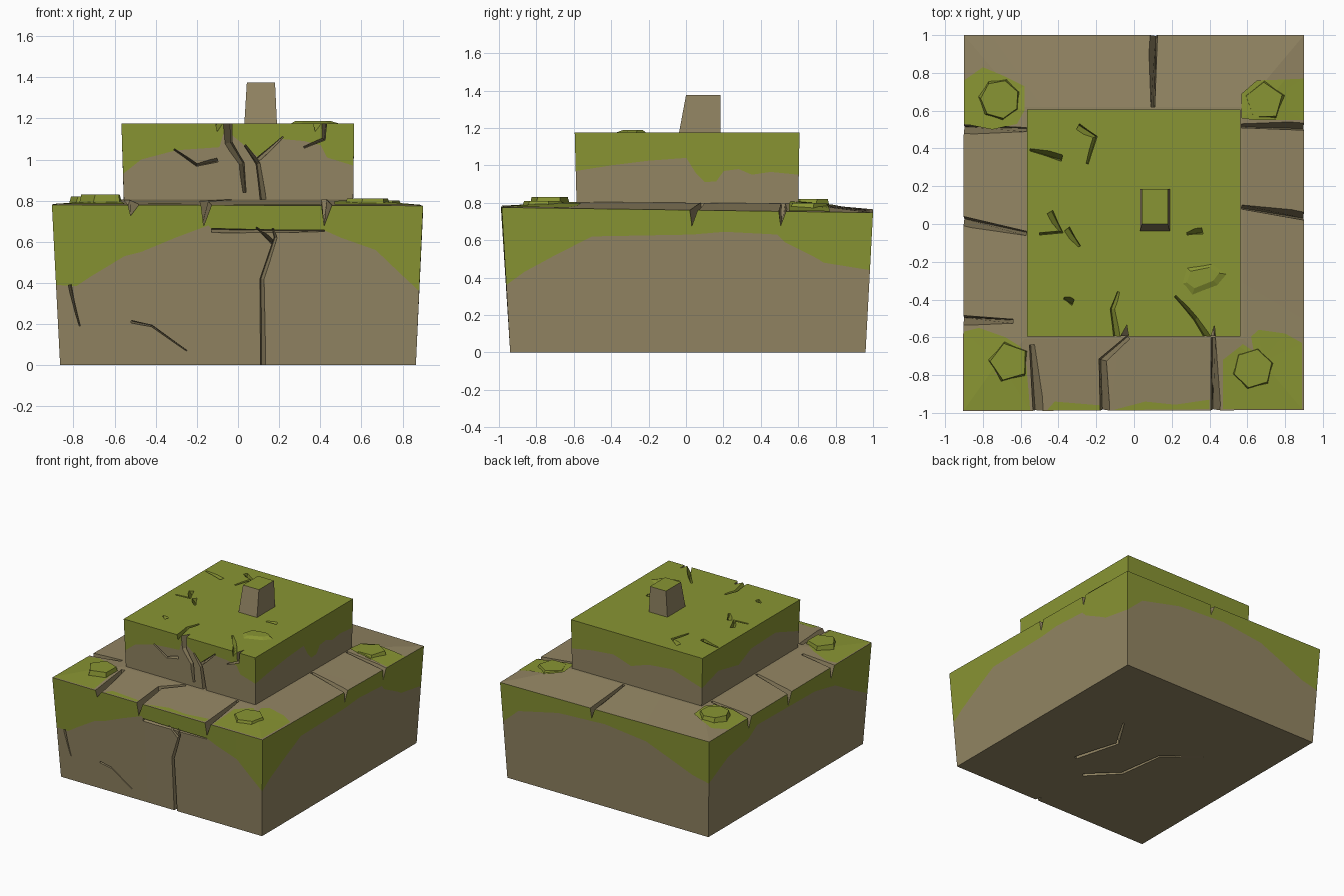
import bpy, bmesh, math
from mathutils import Vector

if "Cube" in bpy.data.objects:
    bpy.data.objects.remove(bpy.data.objects["Cube"])


def material(name, rgb):
    m = bpy.data.materials.new(name)
    m.diffuse_color = (*rgb, 1)
    m.use_nodes = True
    m.node_tree.nodes["Principled BSDF"].inputs["Base Color"].default_value = m.diffuse_color
    return m


MATS = [material("stone", (0.29, 0.235, 0.125)), material("moss", (0.25, 0.30, 0.033))]
STONE, MOSS = 0, 1


def make_object(name, bm):
    bmesh.ops.remove_doubles(bm, verts=bm.verts, dist=0.0005)
    bmesh.ops.recalc_face_normals(bm, faces=bm.faces)
    me = bpy.data.meshes.new(name)
    bm.to_mesh(me)
    bm.free()
    for m in MATS:
        me.materials.append(m)
    ob = bpy.data.objects.new(name, me)
    bpy.context.collection.objects.link(ob)
    return ob


def block(name, bottom, top, lines, cap_mat, inner=None):
    """Four-sided block; each side is split by its moss line of (t, z) points."""
    bm = bmesh.new()
    rings = [[], [], []] + ([[]] if inner else [])
    for i in range(4):
        j = (i + 1) % 4
        for t, z in lines[i]:
            b = Vector(bottom[i]).lerp(Vector(bottom[j]), t)
            c = Vector(top[i]).lerp(Vector(top[j]), t)
            pts = [b, b.lerp(c, (z - b.z) / (c.z - b.z)), c]
            if inner:
                pts.append(Vector(inner[i]).lerp(Vector(inner[j]), t))
            for ring, p in zip(rings, pts):
                ring.append(bm.verts.new(p))
    n = len(rings[0])
    for r, mat in zip(range(len(rings) - 1), (STONE, MOSS, STONE)):
        for k in range(n):
            m = (k + 1) % n
            bm.faces.new((rings[r][k], rings[r][m], rings[r + 1][m], rings[r + 1][k])).material_index = mat
    bm.faces.new(rings[0][::-1]).material_index = STONE
    bm.faces.new(rings[-1]).material_index = cap_mat
    return make_object(name, bm)


def crack(target, surface, pts, w, d, mat=STONE):
    """Cut a tapering V groove along pts (u, v) lying on a surface(u, v, h)."""
    bm = bmesh.new()
    rows = []
    P = [Vector(p) for p in pts]
    for i, p in enumerate(P):
        tan = (P[min(i + 1, len(P) - 1)] - P[max(i - 1, 0)]).normalized()
        side = Vector((-tan.y, tan.x)) * w / 2 * (1 - 0.65 * i / (len(P) - 1)) * (1 + 0.03 / d)
        a, b = p + side, p - side
        q = p + side * 0.5
        rows.append([bm.verts.new(surface(*v, h)) for v, h in ((a, 0.03), (b, 0.03), (q, -d))])
    for r, s in zip(rows, rows[1:]):
        for k in range(3):
            bm.faces.new((r[k], r[(k + 1) % 3], s[(k + 1) % 3], s[k]))
    bm.faces.new(rows[0])
    bm.faces.new(rows[-1])
    for f in bm.faces:
        f.material_index = mat
    cutter = make_object("crack_cutter", bm)
    cutter.hide_render = True
    mod = target.modifiers.new("crack", "BOOLEAN")
    mod.operation, mod.solver, mod.object = "DIFFERENCE", "EXACT", cutter
    CUTTERS.append(cutter)


def bake(ob):
    dg = bpy.context.evaluated_depsgraph_get()
    me = bpy.data.meshes.new_from_object(ob.evaluated_get(dg))
    ob.modifiers.clear()
    ob.data = me


CUTTERS = []


def along(a, b, pts):
    return [((p - a) / (b - a), z) for p, z in pts]


# Base block: sides front, right, back, left, with a hanging moss edge
base = block(
    "base_block",
    [(-.865, -.94, 0), (.865, -.94, 0), (.865, .96, 0), (-.865, .96, 0)],
    [(-.905, -.99, .78), (.9, -.985, .775), (.9, 1, .747), (-.9, 1, .765)],
    [along(-.89, .89, [(-.89, .39), (-.79, .385), (-.72, .43), (-.55, .53), (-.47, .55), (-.3, .62), (-.14, .68),
                       (-.12, .655), (.42, .655), (.5, .62), (.67, .56), (.8, .44), (.89, .36)]),
     along(-.97, .98, [(-.97, .36), (-.87, .43), (-.7, .52), (-.5, .62), (.03, .63), (.2, .645), (.48, .63),
                       (.52, .59), (.7, .5), (.73, .48), (.98, .44)]),
     along(.89, -.89, [(.89, .44), (.75, .56), (.4, .64), (0, .66), (-.35, .62), (-.55, .54), (-.75, .46), (-.89, .43)]),
     along(.98, -.97, [(.98, .43), (.75, .55), (.5, .6), (.4, .67), (-.3, .66), (-.55, .61), (-.75, .5), (-.97, .39)])],
    STONE,
    [(-.58, -.61, .805), (.58, -.61, .805), (.58, .62, .795), (-.58, .62, .8)])

# Upper block
upper = block(
    "upper_block",
    [(-.555, -.585, .8), (.56, -.585, .8), (.56, .6, .78), (-.555, .6, .78)],
    [(-.567, -.595, 1.175), (.565, -.595, 1.175), (.565, .607, 1.175), (-.567, .607, 1.175)],
    [along(-.56, .56, [(-.56, .93), (-.47, 1), (-.3, 1.045), (-.09, 1.06), (-.065, 1.14), (-.03, 1.12), (.03, 1.07),
                       (.11, 1), (.21, 1.1), (.32, 1.09), (.4, 1.07), (.43, 1.01), (.56, .97)]),
     along(-.59, .6, [(-.59, .97), (-.4, 1), (-.2, 1.025), (0, 1.04), (.05, .96), (.1, .91), (.16, .915), (.2, .97),
                      (.28, .98), (.35, .95), (.45, .965), (.6, .95)]),
     along(.56, -.56, [(.56, .95), (.4, .98), (.2, 1), (.05, .95), (-.1, 1), (-.3, 1.02), (-.56, .94)]),
     along(.6, -.59, [(.6, .94), (.4, 1), (.15, .95), (0, 1.02), (-.3, 1.03), (-.59, .93)])],
    MOSS)


def base_top(u, v, h): return (u, v, .775 + h)
def base_front(u, v, h): return (u, -.94 - .06 * v - h, v)
def base_under(u, v, h): return (u, v, -h)
def upper_top(u, v, h): return (u, v, 1.175 + h)
def upper_front(u, v, h): return (u, -.585 - .026 * (v - .8) - h, v)


# Joints between the slabs along the rim
for pts in ([(-.15, -1.03), (-.165, -.72), (-.03, -.6)], [(.435, -1.03), (.42, -.6)],
            [(-.94, .5), (-.57, .5)], [(-.94, .02), (-.57, -.05)], [(.94, .04), (.57, .09)],
            [(.94, .52), (.57, .52)], [(.1, 1.03), (.1, .62)], [(-.94, -.51), (-.64, -.515)],
            [(-.5, -1.03), (-.54, -.64)]):
    crack(base, base_top, pts, .05, .1 if abs(pts[0][0] + .5) > .02 else .05)

# Cracks on the front and underside of the base
for surf, pts, w in (
        (base_front, [(.125, -.04), (.12, .42), (.185, .62), (.17, .665)], .025),
        (base_front, [(.17, .6), (.09, .67)], .02),
        (base_front, [(-.13, .652), (.14, .65), (.42, .652)], .02),
        (base_front, [(-.82, .39), (-.8, .3), (-.77, .19)], .015),
        (base_front, [(-.52, .21), (-.42, .19), (-.25, .07)], .012),
        (base_under, [(.1, -.45), (-.1, -.25), (-.15, .1), (-.4, .3)], .03),
        (base_under, [(.3, -.3), (.2, .05), (.35, .3)], .03)):
    crack(base, surf, pts, w, .05)

# Cracks on the front of the upper block
for pts, w in (([(-.055, 1.22), (-.05, 1.08), (.015, .98), (.03, .84)], .045),
               ([(.13, .77), (.1, .98), (.035, 1.07)], .03), ([(.1, 1.0), (.22, 1.11)], .02),
               ([(.42, 1.21), (.415, 1.1), (.32, 1.06)], .025), ([(-.1, 1.0), (-.2, .975), (-.31, 1.05)], .02)):
    crack(upper, upper_front, pts, w, .06)

# Cracks in the moss on top of the upper block
for pts in ([(-.38, .355), (-.55, .395)], [(-.3, .51), (-.21, .46), (-.25, .32)], [(-.45, .06), (-.39, -.04), (-.5, -.05)],
            [(-.36, -.03), (-.29, -.12)], [(-.08, -.64), (-.11, -.45), (-.08, -.36)], [(-.32, -.41), (-.37, -.39)],
            [(.42, -.64), (.33, -.5), (.22, -.38)], [(.36, -.03), (.28, -.05)]):
    crack(upper, upper_top, pts, .035, .04, MOSS)

bake(base)
bake(upper)
for c in CUTTERS:
    bpy.data.objects.remove(c)


def frustum(name, low, high, z0, z1, cap=MOSS, sides=MOSS):
    bm = bmesh.new()
    a = [bm.verts.new((x, y, z0)) for x, y in low]
    b = [bm.verts.new((x, y, z1)) for x, y in high]
    for k in range(len(a)):
        m = (k + 1) % len(a)
        bm.faces.new((a[k], a[m], b[m], b[k])).material_index = sides
    bm.faces.new(a[::-1]).material_index = sides
    bm.faces.new(b).material_index = cap
    return make_object(name, bm)


def ring(x, y, r, n, turn):
    return [(x + r * math.cos(turn + k * math.tau / n), y + r * math.sin(turn + k * math.tau / n)) for k in range(n)]


# Small post on top
frustum("post", [(.03, -.04), (.19, -.04), (.19, .185), (.03, .185)],
        [(.043, 0), (.18, 0), (.18, .185), (.043, .185)], 1.16, 1.375, MOSS, STONE)

# Loose mossy chip on the upper block
frustum("moss_chip", [(.24, -.32), (.3, -.4), (.46, -.34), (.52, -.27), (.42, -.2), (.27, -.22)],
        [(.28, -.31), (.32, -.34), (.42, -.3), (.45, -.26), (.4, -.23), (.3, -.25)], 1.165, 1.188)

# Mossy studs near the four corners
for name, x, y, r, n, turn, z in (("back_left", -.71, .66, .12, 7, .3, .82), ("back_right", .69, .65, .118, 5, .25, .80),
                                  ("front_left", -.66, -.73, .12, 5, .5, .83), ("front_right", .63, -.765, .122, 6, .2, .81)):
    frustum("stud_" + name, ring(x, y, r, n, turn), ring(x, y, r * .85, n, turn + .1), .76, z)


# Thin moss patches following the sloped rim
def rim_z(x, y):
    edge = min(1, max(0, (.9 - abs(x)) / .32, 0) if abs(x) / .9 > abs(y) else max(0, (1 - abs(y)) / .39))
    s, t = (x + .9) / 1.8, (y + .99) / 1.99
    rim = (.78 * (1 - s) + .775 * s) * (1 - t) + (.765 * (1 - s) + .747 * s) * t
    return rim * (1 - edge) + .803 * edge


def patch(name, pts):
    bm = bmesh.new()
    c = [sum(v) / len(pts) for v in zip(*pts)]
    vs = [bm.verts.new((x, y, rim_z(x, y) + .004)) for x, y in pts]
    mid = bm.verts.new((*c, rim_z(*c) + .004))
    for k in range(len(vs)):
        bm.faces.new((vs[k], vs[(k + 1) % len(vs)], mid)).material_index = MOSS
    make_object(name, bm)


patch("moss_back_left", [(-.9, .53), (-.75, .5), (-.62, .53), (-.58, .6), (-.58, .73), (-.68, .78), (-.8, .83), (-.9, .76)])
patch("moss_back_right", [(.57, .56), (.64, .55), (.9, .55), (.9, .77), (.8, .765), (.65, .76), (.57, .69)])
patch("moss_front_left", [(-.9, -.985), (-.55, -.985), (-.57, -.75), (-.6, -.65), (-.68, -.6), (-.82, -.55), (-.9, -.57)])
patch("moss_front_right", [(.47, -.98), (.89, -.98), (.89, -.63), (.8, -.58), (.66, -.56), (.56, -.65), (.47, -.72)])
patch("moss_front_edge_a", [(-.46, -.985), (-.18, -.985), (-.18, -.96), (-.3, -.95), (-.42, -.94)])
patch("moss_front_edge_b", [(-.11, -.985), (.4, -.98), (.4, -.93), (.25, -.96), (.06, -.94)])
